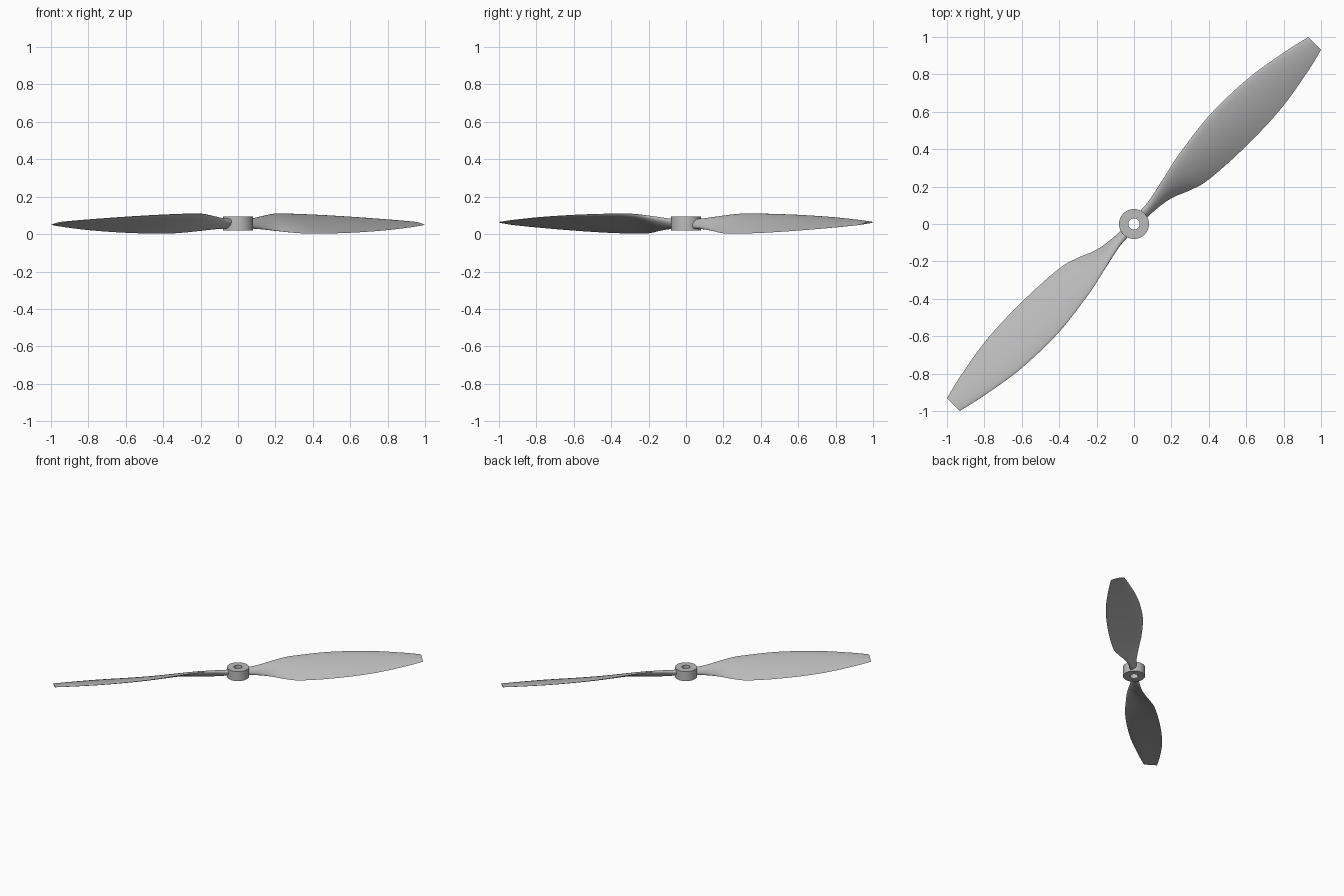
import bpy, bmesh, math
from mathutils import Vector

cube = bpy.data.objects.get("Cube")
if cube:
    bpy.data.objects.remove(cube)

grey = bpy.data.materials.new("plain_grey")
grey.use_nodes = True
COLOUR = (0.5, 0.5, 0.5, 1)
grey.diffuse_color = COLOUR
grey.node_tree.nodes["Principled BSDF"].inputs["Base Color"].default_value = COLOUR


def add_object(name, bm, angle=35):
    bmesh.ops.recalc_face_normals(bm, faces=bm.faces)
    mesh = bpy.data.meshes.new(name)
    bm.to_mesh(mesh)
    bm.free()
    mesh.materials.append(grey)
    ob = bpy.data.objects.new(name, mesh)
    bpy.context.collection.objects.link(ob)
    bpy.ops.object.select_all(action='DESELECT')
    ob.select_set(True)
    bpy.context.view_layer.objects.active = ob
    bpy.ops.object.shade_smooth_by_angle(angle=math.radians(angle))
    return ob


def bridge(bm, a, b):
    n = len(a)
    for i in range(n):
        bm.faces.new((a[i], a[(i + 1) % n], b[(i + 1) % n], b[i]))


# Hub: square-edged ring with a shaft hole
def make_hub(outer, inner, low, high, sides=64):
    bm = bmesh.new()
    rings = []
    for radius, z in ((outer, low), (outer, high), (inner, high), (inner, low)):
        rings.append([bm.verts.new((radius * math.cos(2 * math.pi * i / sides),
                                    radius * math.sin(2 * math.pi * i / sides), z))
                      for i in range(sides)])
    for k in range(4):
        bridge(bm, rings[k], rings[(k + 1) % 4])
    return add_object("hub", bm)


# Blade stations: radius, leading offset, leading z, trailing offset, trailing z,
# half thickness, roundness of the section
STATIONS = [
    (0.05, 0.022, 0.076, -0.022, 0.034, 0.020, 1.0),
    (0.13, 0.026, 0.082, -0.024, 0.030, 0.019, 0.9),
    (0.24, 0.050, 0.096, -0.044, 0.018, 0.016, 0.5),
    (0.34, 0.074, 0.107, -0.084, 0.007, 0.013, 0.2),
    (0.45, 0.096, 0.108, -0.114, 0.002, 0.012, 0.0),
    (0.70, 0.126, 0.102, -0.129, 0.006, 0.011, 0.0),
    (0.98, 0.119, 0.090, -0.121, 0.019, 0.009, 0.0),
    (1.22, 0.081, 0.075, -0.083, 0.036, 0.007, 0.0),
    (1.365, 0.048, 0.064, -0.049, 0.049, 0.004, 0.0),
]


def station_at(s):
    """Smooth interpolation between neighbouring stations."""
    last = len(STATIONS) - 1
    k = min(int(s), last - 1)
    f = s - k
    p0, p1, p2, p3 = (STATIONS[max(0, min(last, k + d))] for d in (-1, 0, 1, 2))
    return [b + 0.5 * f * (c - a + f * (2 * a - 5 * b + 4 * c - d + f * (3 * (b - c) + d - a)))
            for a, b, c, d in zip(p0, p1, p2, p3)]


def section(station, steps=14):
    """Closed aerofoil loop, rounded towards an ellipse at the root."""
    r, lt, lz, tt, tz, half, round_mix = station
    lead, trail = Vector((lt, lz)), Vector((tt, tz))
    chord = trail - lead
    normal = Vector((-chord.y, chord.x)).normalized()
    if normal.y < 0:
        normal.negate()
    points = []
    for i in range(2 * steps):
        a = math.pi * i / steps
        u = (1 - math.cos(a)) / 2
        side = 1 if i <= steps else -1
        foil = 2.6 * math.sqrt(u) * (1 - u) + 0.04 * u
        oval = 2 * math.sqrt(max(0, u * (1 - u)))
        thick = half * (foil + (oval - foil) * round_mix)
        camber = 0.5 * half * (1 - round_mix) * 4 * u * (1 - u)
        points.append((r, lead + chord * u + normal * (camber + side * thick)))
    return points


along = Vector((1, 1, 0)).normalized()
across = Vector((-1, 1, 0)).normalized()


def make_blade(name, sign, per_span=6):
    bm = bmesh.new()
    loops = []
    for j in range((len(STATIONS) - 1) * per_span + 1):
        loop = []
        for r, p in section(station_at(j / per_span)):
            co = (along * r + across * p.x) * sign
            co.z = p.y
            loop.append(bm.verts.new(co))
        loops.append(loop)
    for a, b in zip(loops, loops[1:]):
        bridge(bm, a, b)
    bm.faces.new(loops[0])
    bm.faces.new(loops[-1])
    return add_object(name, bm, 50)


make_hub(0.08, 0.03, 0.018, 0.095)
make_blade("left_blade", 1)
make_blade("right_blade", -1)
